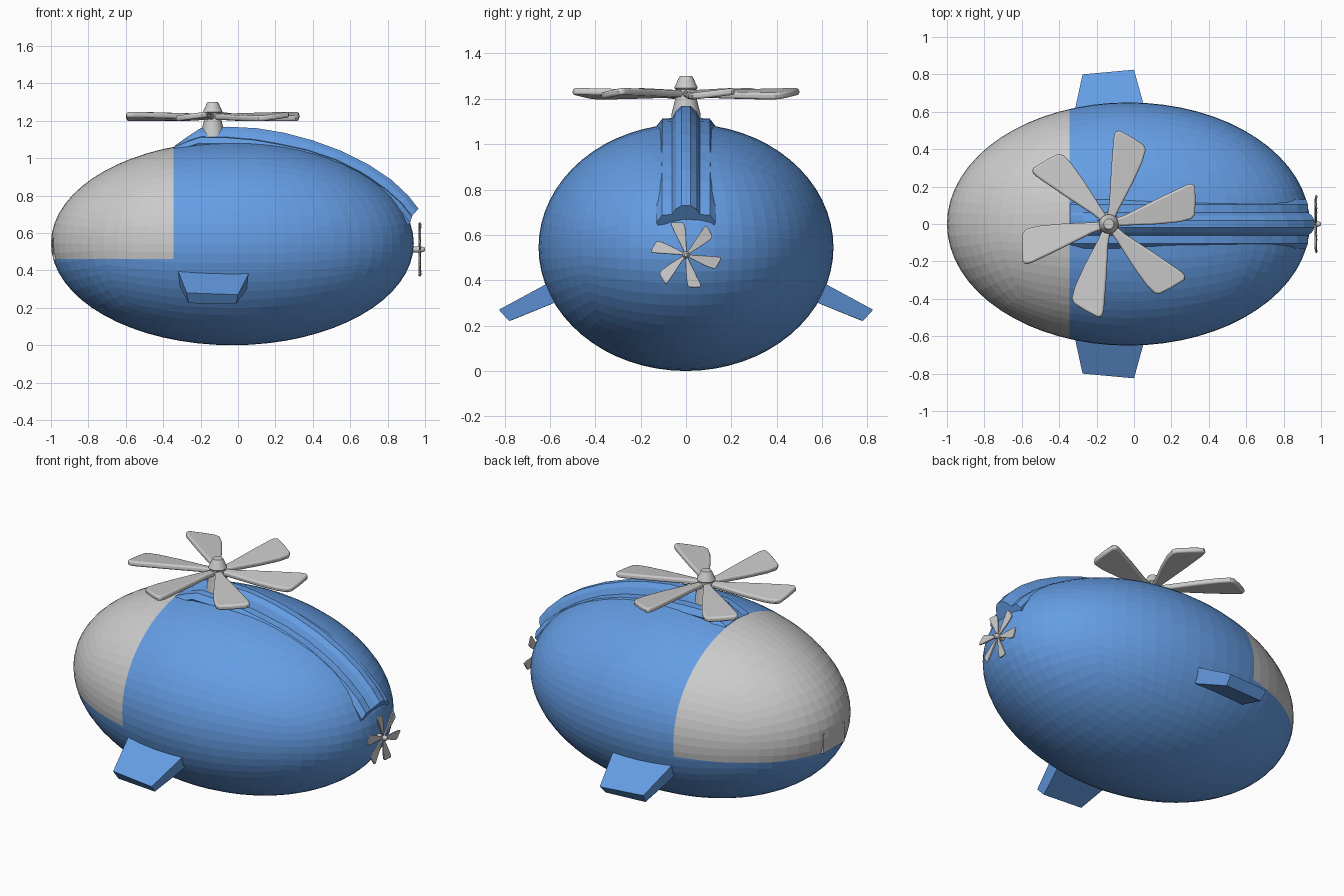
import bpy, bmesh, math
from mathutils import Vector, Matrix

if "Cube" in bpy.data.objects:
    bpy.data.objects.remove(bpy.data.objects["Cube"])

blue = bpy.data.materials.new("blue")
blue.diffuse_color = (0.13, 0.34, 0.78, 1)
blue.use_nodes = True
blue.node_tree.nodes["Principled BSDF"].inputs["Base Color"].default_value = blue.diffuse_color


def make(name, bm, mat=None):
    bmesh.ops.recalc_face_normals(bm, faces=bm.faces)
    me = bpy.data.meshes.new(name)
    bm.to_mesh(me)
    bm.free()
    ob = bpy.data.objects.new(name, me)
    bpy.context.collection.objects.link(ob)
    if mat:
        me.materials.append(mat)
    return ob


def loft(bm, rings):
    """Skin closed rings of equal length and cap both ends."""
    vs = [[bm.verts.new(p) for p in r] for r in rings]
    n = len(vs[0])
    for a, b in zip(vs, vs[1:]):
        for i in range(n):
            j = (i + 1) % n
            bm.faces.new((a[i], a[j], b[j], b[i]))
    bm.faces.new(vs[0][::-1])
    bm.faces.new(vs[-1])


CUT_X, CUT_Z = -0.345, 0.46


def egg(name, canopy, mat):
    """Quad ellipsoid, split along the canopy borders; keeps one side."""
    bm = bmesh.new()
    bmesh.ops.create_cube(bm, size=2)
    bmesh.ops.subdivide_edges(bm, edges=bm.edges[:], cuts=15, use_grid_fill=True)
    for v in bm.verts:
        d = Vector([math.tan(c * math.pi / 4) for c in v.co]).normalized()
        v.co = (d.x * 0.97 - 0.03, d.y * 0.65, d.z * 0.545 + 0.545)
    for co, no in (((CUT_X, 0, 0), (1, 0, 0)), ((0, 0, CUT_Z), (0, 0, 1))):
        bmesh.ops.bisect_plane(bm, geom=bm.verts[:] + bm.edges[:] + bm.faces[:],
                               plane_co=co, plane_no=no)
    drop = []
    for f in bm.faces:
        c = f.calc_center_median()
        if (c.x < CUT_X and c.z > CUT_Z) != canopy:
            drop.append(f)
    bmesh.ops.delete(bm, geom=drop, context='FACES')
    return make(name, bm, mat)


# Hull and canopy
egg("hull", False, blue)
egg("canopy", True, None)

# Small flush plate on the nose
bm = bmesh.new()
bmesh.ops.create_cube(bm, size=1, matrix=Matrix.Translation((-0.974, 0, 0.515))
                      @ Matrix.Diagonal((0.03, 0.2, 0.12, 1)))
make("nose_plate", bm)

# Spine along the roof: crest x, crest z, shoulder x, shoulder z
stations = [(-0.34, 1.065, -0.34, 1.062), (-0.27, 1.115, -0.27, 1.092),
            (-0.20, 1.16, -0.20, 1.115), (-0.05, 1.168, -0.05, 1.112),
            (0.10, 1.16, 0.09, 1.10), (0.25, 1.135, 0.23, 1.075),
            (0.40, 1.095, 0.37, 1.045), (0.55, 1.04, 0.52, 0.995),
            (0.70, 0.965, 0.665, 0.92), (0.82, 0.885, 0.785, 0.84),
            (0.91, 0.80, 0.875, 0.76), (0.965, 0.73, 0.93, 0.69)]
bm = bmesh.new()
rings = []
for cx, cz, sx, sz in stations:
    half = [(cx, 0.02, cz), (cx * 0.6 + sx * 0.4, 0.045, cz * 0.6 + sz * 0.4),
            (sx, 0.062, sz), (sx, 0.105, sz - 0.003),
            (sx - 0.01, 0.13, sz - 0.035), (sx - 0.06, 0.11, sz - 0.08)]
    rings.append([Vector(p) for p in half]
                 + [Vector((x, -y, z)) for x, y, z in reversed(half)])
loft(bm, rings)
spine = make("roof_spine", bm, blue)

# Side fins
for side, name in ((1, "fin_left"), (-1, "fin_right")):
    bm = bmesh.new()
    root = [(-0.34, 0.5, 0.446), (0.09, 0.5, 0.446), (0.07, 0.5, 0.333), (-0.32, 0.5, 0.333)]
    tip = [(-0.275, 0.80, 0.28), (0.0, 0.825, 0.27), (-0.01, 0.78, 0.22), (-0.265, 0.765, 0.225)]
    loft(bm, [[(x, y * side, z) for x, y, z in r] for r in (root, tip)])
    make(name, bm, blue)


def lathe(bm, profile, n=16):
    loft(bm, [[(r * math.cos(math.tau * i / n), r * math.sin(math.tau * i / n), z)
               for i in range(n)] for r, z in profile])


def rotor(name, matrix, hub):
    """Six-bladed rotor around local z with a turned hub."""
    outline = [(0.03, -0.02), (0.10, -0.034), (0.25, -0.068), (0.37, -0.088),
               (0.435, -0.088), (0.458, -0.07), (0.48, 0.0), (0.497, 0.075),
               (0.485, 0.094), (0.45, 0.094), (0.28, 0.062), (0.10, 0.024), (0.03, 0.018)]
    bm = bmesh.new()
    for k in range(6):
        blade = bmesh.new()
        loft(blade, [[(x, y, z) for x, y in outline] for z in (-0.015, 0.015)])
        pitch = Matrix.Rotation(math.radians(15 + 60 * k), 4, 'Z') @ Matrix.Rotation(math.radians(7), 4, 'X')
        blade.transform(pitch)
        tmp = bpy.data.meshes.new("tmp")
        blade.to_mesh(tmp)
        blade.free()
        bm.from_mesh(tmp)
        bpy.data.meshes.remove(tmp)
    ob = make(name + "_blades", bm)
    bev = ob.modifiers.new("round", 'BEVEL')
    bev.width, bev.segments = 0.01, 3
    bev.limit_method, bev.angle_limit = 'ANGLE', math.radians(50)
    ob.matrix_world = matrix
    bm = bmesh.new()
    lathe(bm, hub)
    h = make(name + "_hub", bm)
    h.matrix_world = matrix
    for o in (ob, h):
        bpy.ops.object.select_all(action='DESELECT')
        o.select_set(True)
        bpy.context.view_layer.objects.active = o
        bpy.ops.object.shade_smooth_by_angle(angle=math.radians(35))


# Main rotor on the roof, and the same rotor shrunk at the tail
rotor("main_rotor", Matrix.Translation((-0.135, 0, 1.222)),
      [(0.066, -0.13), (0.064, -0.09), (0.048, -0.025), (0.046, 0.02),
       (0.052, 0.026), (0.032, 0.07), (0.027, 0.078)])
rotor("tail_rotor", Matrix.Translation((0.972, 0, 0.512)) @ Matrix.Rotation(math.pi / 2, 4, 'Y')
      @ Matrix.Scale(0.31, 4),
      [(0.05, -0.18), (0.05, 0.02), (0.052, 0.03), (0.03, 0.085), (0.025, 0.09)])
